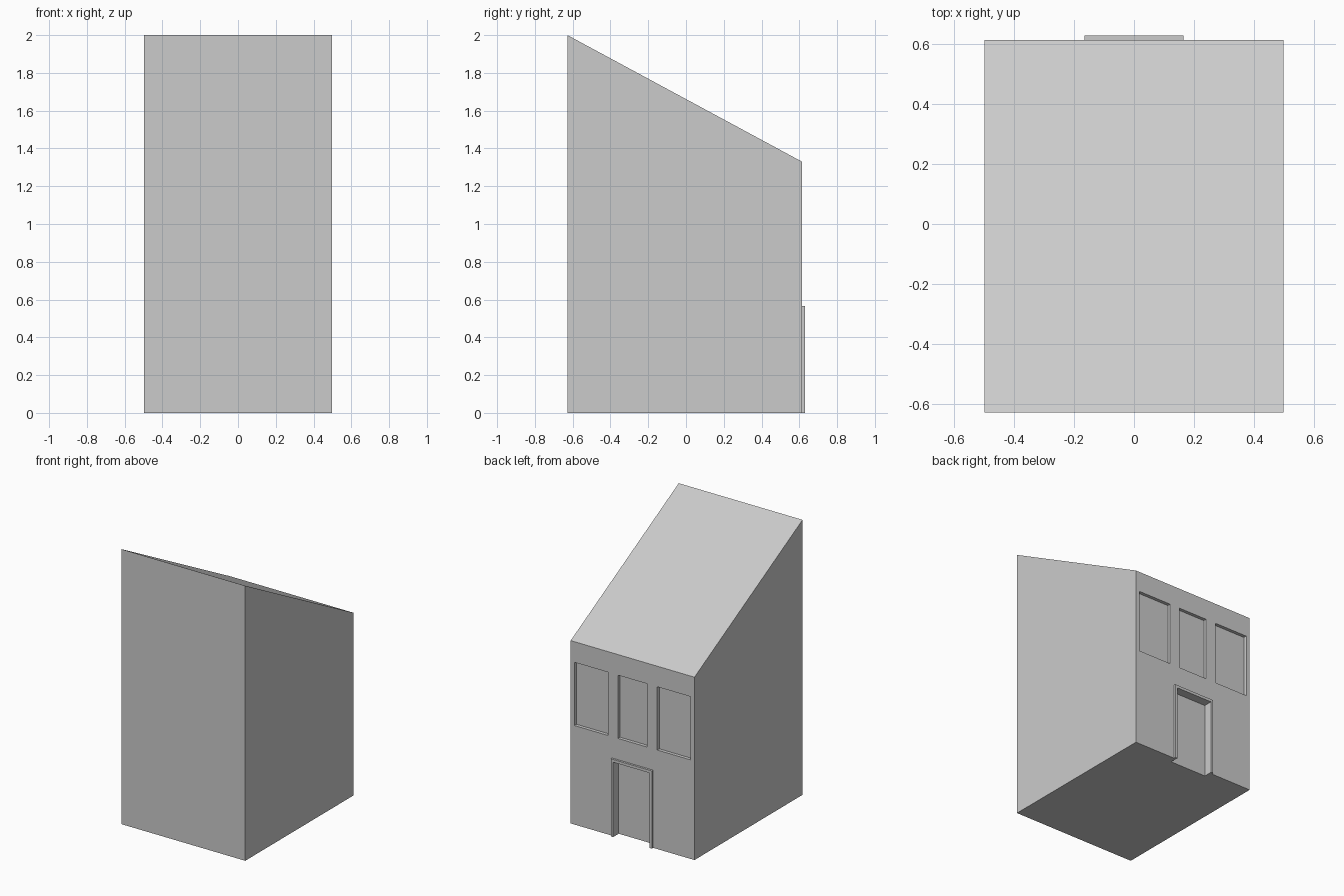
import bpy, bmesh

if "Cube" in bpy.data.objects:
    bpy.data.objects.remove(bpy.data.objects["Cube"])

HALF_W = 0.498
FRONT, WALL, TRIM = -0.628, 0.614, 0.629   # y planes: tall wall, low wall, door trim


def extrude(name, profile, vec):
    """Solid made from a flat closed profile swept along vec."""
    bm = bmesh.new()
    face = bm.faces.new([bm.verts.new(p) for p in profile])
    new = bmesh.ops.extrude_face_region(bm, geom=[face], use_keep_orig=True)["geom"]
    bmesh.ops.translate(bm, vec=vec, verts=[g for g in new if isinstance(g, bmesh.types.BMVert)])
    bmesh.ops.recalc_face_normals(bm, faces=bm.faces)
    mesh = bpy.data.meshes.new(name)
    bm.to_mesh(mesh)
    bm.free()
    obj = bpy.data.objects.new(name, mesh)
    bpy.context.collection.objects.link(obj)
    return obj


def recess(target, name, x0, x1, z0, z1, depth):
    """Sink a rectangular opening into the low wall."""
    y = WALL - depth
    cutter = extrude(name, [(x0, y, z0), (x1, y, z0), (x1, y, z1), (x0, y, z1)], (0, depth + 0.1, 0))
    cutter.hide_render = True
    cutter.hide_viewport = True
    mod = target.modifiers.new(name, "BOOLEAN")
    mod.operation = "DIFFERENCE"
    mod.solver = "EXACT"
    mod.object = cutter


# House body with a single sloping roof
house = extrude("house_body",
                [(-HALF_W, FRONT, 0), (-HALF_W, WALL, 0), (-HALF_W, WALL, 1.33), (-HALF_W, FRONT, 2.0)],
                (2 * HALF_W, 0, 0))

# Three shallow windows
for i, (x0, x1) in enumerate([(-0.468, -0.198), (-0.117, 0.117), (0.198, 0.468)]):
    recess(house, f"window_cutter_{i + 1}", x0, x1, 0.72, 1.18, 0.024)

# Doorway recess, open at the ground
OUT, INN, TOP, LINTEL = 0.165, 0.147, 0.565, 0.545
recess(house, "door_cutter", -INN, INN, -0.1, LINTEL, 0.05)

# Raised door surround
outline = [(-OUT, 0), (-OUT, TOP), (OUT, TOP), (OUT, 0),
           (INN, 0), (INN, LINTEL), (-INN, LINTEL), (-INN, 0)]
extrude("door_surround", [(x, WALL, z) for x, z in outline], (0, TRIM - WALL, 0))
